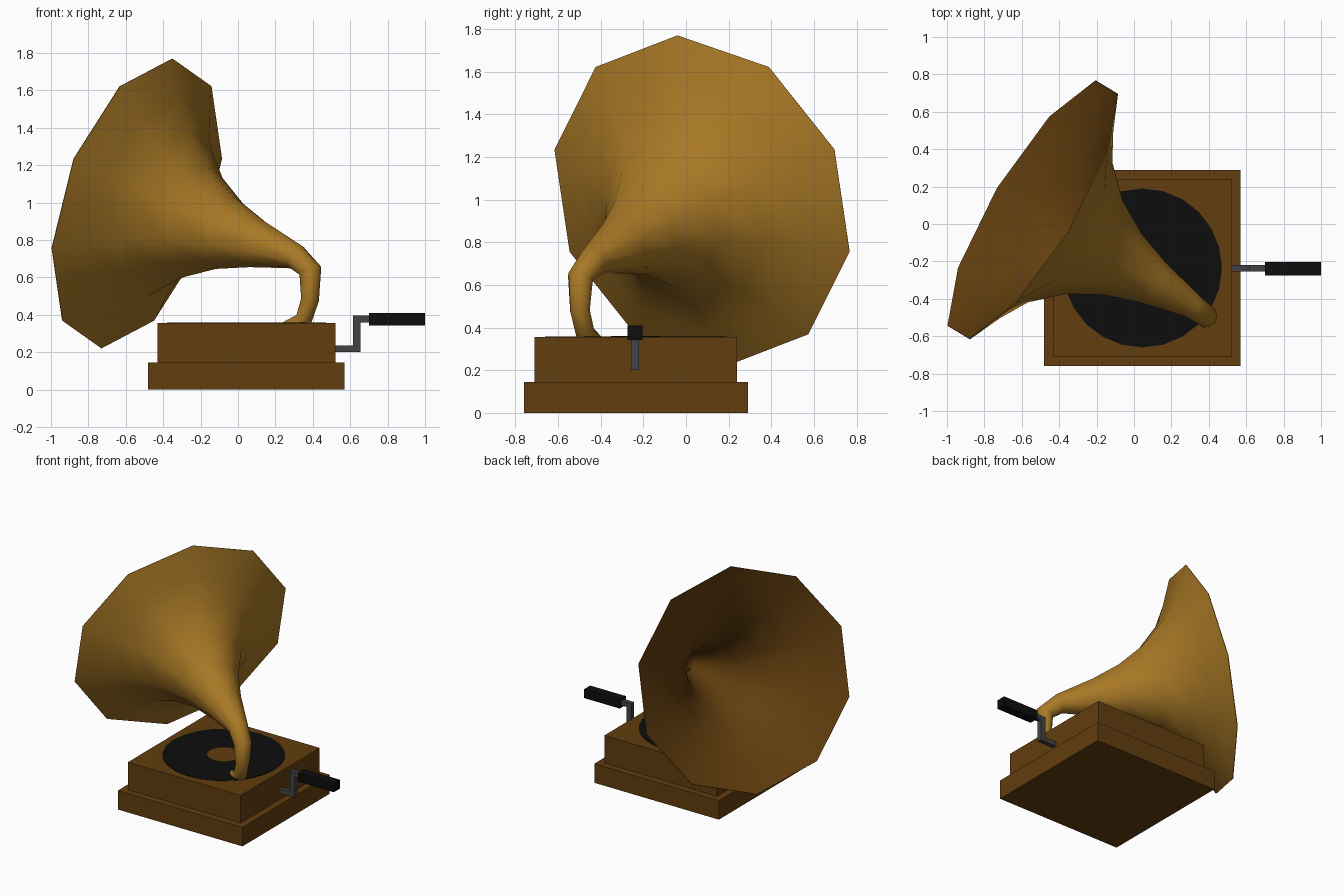
import bpy, bmesh, math
from mathutils import Vector

cube = bpy.data.objects.get("Cube")
if cube:
    bpy.data.objects.remove(cube, do_unlink=True)


def material(name, r, g, b):
    m = bpy.data.materials.new(name)
    m.use_nodes = True
    m.diffuse_color = (r, g, b, 1)
    node = next(n for n in m.node_tree.nodes if n.type == 'BSDF_PRINCIPLED')
    node.inputs["Base Color"].default_value = (r, g, b, 1)
    return m


wood = material("brown_wood", 0.122, 0.048, 0.0044)
brass = material("golden_brass", 0.392, 0.188, 0.019)
black = material("black", 0.004, 0.004, 0.004)
steel = material("dark_grey_metal", 0.055, 0.055, 0.058)


def finish(name, bm, *mats):
    bmesh.ops.recalc_face_normals(bm, faces=bm.faces)
    me = bpy.data.meshes.new(name)
    bm.to_mesh(me)
    bm.free()
    for m in mats:
        me.materials.append(m)
    ob = bpy.data.objects.new(name, me)
    bpy.context.collection.objects.link(ob)
    return ob


def box(name, lo, hi, mat):
    bm = bmesh.new()
    bmesh.ops.create_cube(bm, size=1)
    for v in bm.verts:
        v.co = [a + (b - a) * (c + 0.5) for a, b, c in zip(lo, hi, v.co)]
    return finish(name, bm, mat)


def disc(name, radius, z0, z1, mat):
    bm = bmesh.new()
    bmesh.ops.create_cone(bm, cap_ends=True, segments=24, radius1=radius,
                          radius2=radius, depth=z1 - z0)
    bmesh.ops.translate(bm, verts=bm.verts, vec=(0.045, -0.235, (z0 + z1) / 2))
    return finish(name, bm, mat)


# Stepped wooden case
box("case_plinth", (-0.48, -0.76, 0), (0.57, 0.29, 0.145), wood)
box("case_body", (-0.43, -0.71, 0.145), (0.52, 0.24, 0.355), wood)

# Record and its label
disc("record", 0.425, 0.353, 0.358, black)
disc("record_label", 0.116, 0.356, 0.360, wood)

# Crank
box("crank_shaft", (0.50, -0.255, 0.20), (0.615, -0.22, 0.235), steel)
box("crank_arm", (0.615, -0.255, 0.20), (0.655, -0.22, 0.395), steel)
box("crank_pin", (0.655, -0.255, 0.36), (0.71, -0.22, 0.395), steel)
box("crank_handle", (0.70, -0.275, 0.342), (1.0, -0.203, 0.41), black)

# Horn: straight flared part along one axis, then a bent neck
mouth = Vector((-0.54, 0.075, 0.995))
axis = Vector((0.824, -0.497, -0.276)).normalized()
flare = [(0, 0.806), (0.1, 0.615), (0.2, 0.46), (0.37, 0.308),
         (0.57, 0.2), (0.77, 0.133), (1.03, 0.07)]
path = [(mouth + axis * t, r) for t, r in flare]
path += [(Vector(p), r) for p, r in [
    ((0.387, -0.495, 0.635), 0.062),
    ((0.385, -0.497, 0.48), 0.048),
    ((0.35, -0.472, 0.372), 0.047),
    ((0.25, -0.42, 0.318), 0.044)]]

SIDES = 10
bm = bmesh.new()
rings = []
tangent = axis
up = Vector((0.236, -0.143, 0.963))
for i, (centre, radius) in enumerate(path):
    if i >= len(flare) - 1:
        before = (centre - path[i - 1][0]).normalized()
        after = (path[min(i + 1, len(path) - 1)][0] - centre).normalized()
        new = (before + after).normalized()
        up = tangent.rotation_difference(new) @ up
        tangent = new
    side = tangent.cross(up).normalized()
    up = side.cross(tangent).normalized()
    angles = [2 * math.pi * k / SIDES for k in range(SIDES)]
    rings.append([bm.verts.new(centre + radius * (up * math.cos(a) + side * math.sin(a)))
                  for a in angles])
for a, b in zip(rings, rings[1:]):
    for k in range(SIDES):
        n = (k + 1) % SIDES
        bm.faces.new((a[k], a[n], b[n], b[k]))
bm.faces.new(rings[-1])
for f in bm.faces:
    f.smooth = True
horn = finish("horn", bm, brass, wood)

# Make sure the outside of the horn faces outward
face = horn.data.polygons[0]
if (face.center - mouth).dot(face.normal) < 0:
    horn.data.flip_normals()

# Thin wood-coloured lining inside the horn
lining = horn.modifiers.new("lining", 'SOLIDIFY')
lining.thickness = 0.005
lining.offset = -1
lining.material_offset = 1
bpy.ops.object.select_all(action='DESELECT')
horn.select_set(True)
bpy.context.view_layer.objects.active = horn
bpy.ops.object.modifier_apply(modifier="lining")
bpy.ops.object.shade_smooth_by_angle(angle=math.radians(70))
